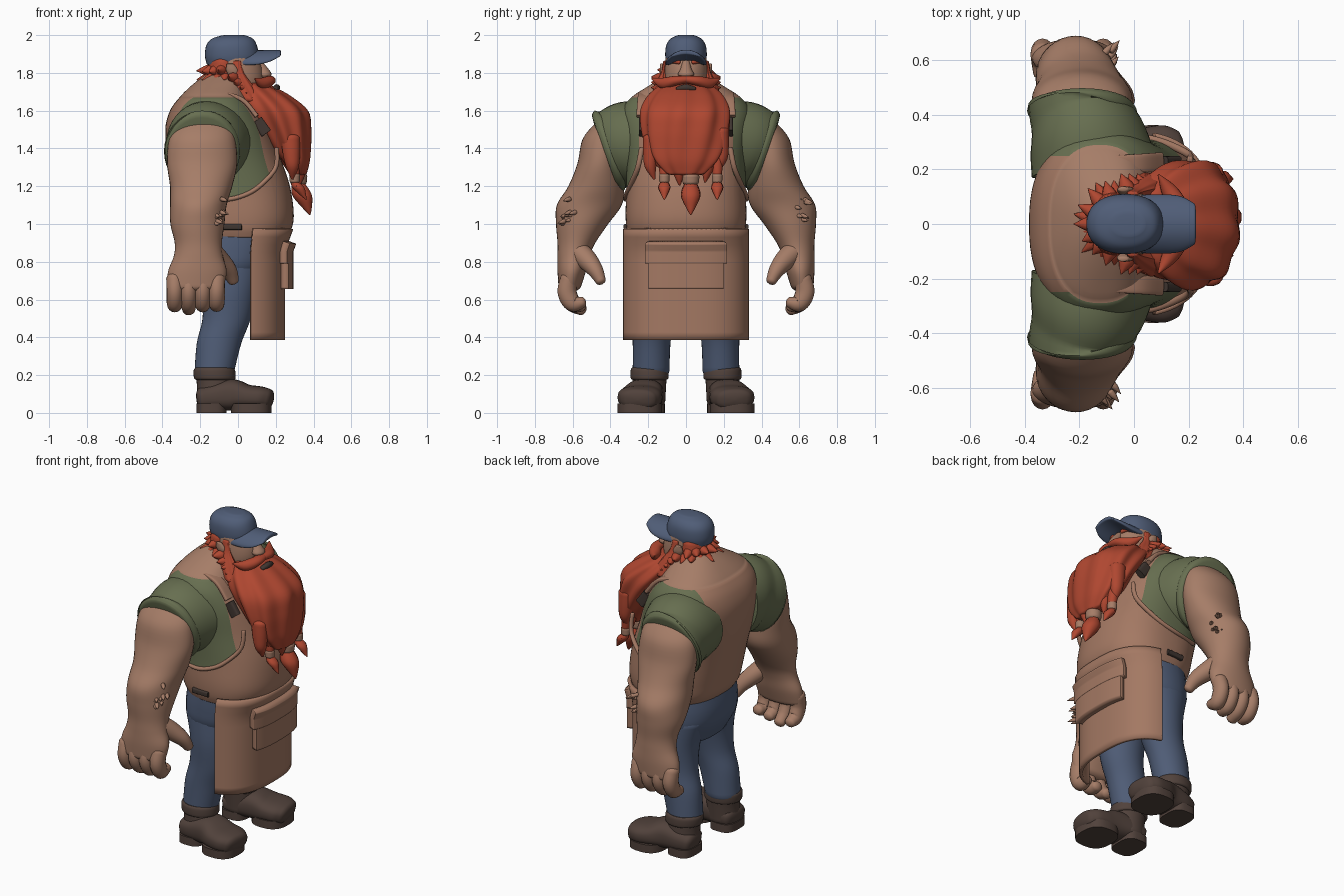
import bpy, bmesh, math, random
from mathutils import Vector

random.seed(4)
if "Cube" in bpy.data.objects:
    bpy.data.objects.remove(bpy.data.objects["Cube"])


def material(name, *rgb):
    m = bpy.data.materials.new(name)
    m.use_nodes = True
    m.diffuse_color = (*rgb, 1)
    m.node_tree.nodes["Principled BSDF"].inputs["Base Color"].default_value = (*rgb, 1)
    return m


SKIN = material("skin", .38, .205, .137)
APRON = material("apron_tan", .37, .19, .125)
GREEN = material("shirt_green", .135, .157, .08)
BLUE = material("denim_blue", .08, .11, .185)
RED = material("hair_red", .43, .063, .03)
BROWN = material("boot_brown", .082, .054, .044)
DARK = material("buckle_dark", .05, .036, .03)
X, Y, Z = Vector((1, 0, 0)), Vector((0, 1, 0)), Vector((0, 0, 1))
SIDES = ((1, "left"), (-1, "right"))


def finish(name, bm, *mats):
    bmesh.ops.recalc_face_normals(bm, faces=bm.faces)
    me = bpy.data.meshes.new(name)
    bm.to_mesh(me)
    bm.free()
    for m in mats:
        me.materials.append(m)
    me.shade_smooth()
    me.set_sharp_from_angle(angle=math.radians(50))
    ob = bpy.data.objects.new(name, me)
    bpy.context.scene.collection.objects.link(ob)
    return ob


def spline(rows, steps=5):
    """Smooth path through rows of x, y, z, radius, radius."""
    r = [Vector(p) for p in rows]
    out = []
    for i in range(len(r) - 1):
        a, b, c, d = r[max(i - 1, 0)], r[i], r[i + 1], r[min(i + 2, len(r) - 1)]
        for k in range(steps):
            t = k / steps
            out.append(b + (c - a) * (t / 2) + (a * 2 - b * 5 + c * 4 - d) * (t * t / 2)
                       + (b * 3 - a - c * 3 + d) * (t ** 3 / 2))
    return out + [r[-1]]


def loft_mesh(rows, side=None, power=2, cap=.5, wave=0, n=36):
    """Rounded loft; rings stay level unless a side axis is given."""
    path = spline(rows)
    centres = [Vector(p[:3]) for p in path]
    rings = []
    last = len(path) - 1
    for i, p in enumerate(path):
        t = Z if side is None else (centres[min(i + 1, last)] - centres[max(i - 1, 0)]).normalized()
        u = t.cross(side or Y).normalized()
        ring = (centres[i], u, u.cross(t), abs(p[3]), abs(p[4]))
        ends = []
        if i in (0, last):
            out = (centres[i] - centres[1 if i == 0 else last - 1]).normalized()
            for a in (.4, .8, 1.2, 1.5):
                s = math.cos(a)
                shift = out * (math.sin(a) * cap * min(ring[3:]))
                ends.append((ring[0] + shift, u, ring[2], ring[3] * s, ring[4] * s))
        rings += ends[::-1] + [ring] if i == 0 else [ring] + ends
    bm = bmesh.new()
    grid = []
    for c, u, v, a, b in rings:
        loop = []
        for k in range(n):
            th = math.tau * k / n
            co, si = math.cos(th), math.sin(th)
            w = 1 + wave * math.sin(9 * th + 6 * c.z)
            pu = math.copysign(abs(co) ** (2 / power), co) * a * w
            pv = math.copysign(abs(si) ** (2 / power), si) * b * w
            loop.append(bm.verts.new(c + u * pu + v * pv))
        grid.append(loop)
    for lo, hi in zip(grid, grid[1:]):
        for k in range(n):
            j = (k + 1) % n
            bm.faces.new((lo[k], lo[j], hi[j], hi[k]))
    bm.faces.new(grid[0])
    bm.faces.new(grid[-1])
    return bm


def loft(name, rows, mat, **kw):
    return finish(name, loft_mesh(rows, **kw), mat)


def body(rows):
    """Centred rows from back x, front x, half width, height."""
    return [((b + f) / 2, 0, z, (f - b) / 2, w) for b, f, w, z in rows]


def pair(name, rows, mat, **kw):
    for s, label in SIDES:
        loft(f"{label}_{name}", [(r[0], s * r[1], *r[2:]) for r in rows], mat, **kw)


def spike(name, base, direction, length, r, mat):
    p = Vector(base)
    d = Vector(direction).normalized() * length
    rows = [(*(p + d * t), r * k, r * k) for t, k in ((0, .9), (.4, .8), (1, .05))]
    loft(name, rows, mat, side=Z, n=8)


# Torso: bib colour at the centre, shirt showing through the slanted armholes
bm = loft_mesh(body([(-.25, .25, .3, .93), (-.28, .285, .315, .98), (-.3, .295, .32, 1.06),
                     (-.335, .275, .315, 1.2), (-.37, .225, .32, 1.35), (-.385, .17, .34, 1.5),
                     (-.36, .11, .34, 1.6), (-.31, .06, .29, 1.67), (-.25, .04, .2, 1.73),
                     (-.18, .04, .11, 1.785)]), power=2.4, cap=.1, n=64)
for point, normal in (((0, .25, 0), Y), ((0, -.25, 0), Y), ((0, 0, 1.13), Z),
                      ((0, 0, 1.13), Vector((-.77, 0, 1))), ((0, 0, 1.67), Z)):
    bmesh.ops.bisect_plane(bm, geom=bm.verts[:] + bm.edges[:] + bm.faces[:],
                           plane_co=point, plane_no=normal)
for f in bm.faces:
    c = f.calc_center_median()
    shirt = abs(c.y) > .25 and c.z > 1.13 + max(0, .77 * c.x)
    f.material_index = 2 if c.z > 1.67 else int(shirt)
finish("torso", bm, APRON, GREEN, SKIN)
pair("armhole_hem", [(.205, .235, 1.4, .012, .014), (.2, .255, 1.3, .012, .014),
                     (.13, .29, 1.215, .012, .014), (.05, .313, 1.16, .012, .014),
                     (-.06, .318, 1.13, .012, .014), (-.2, .28, 1.135, .012, .014)],
     APRON, side=Y, n=12)

# Sleeves with a rolled rim, arms and hands
pair("sleeve", [(-.15, .22, 1.43, .22, .23), (-.17, .31, 1.42, .228, .215),
                (-.19, .385, 1.395, .213, .19), (-.19, .408, 1.387, .226, .202),
                (-.19, .428, 1.38, .212, .19)], GREEN, side=X, cap=.05)
pair("arm", [(-.18, .4, 1.54, .14, .075), (-.19, .435, 1.45, .175, .112),
             (-.19, .455, 1.32, .185, .12), (-.195, .475, 1.2, .165, .148),
             (-.21, .512, 1.1, .15, .172), (-.215, .55, 1, .143, .138),
             (-.21, .58, .9, .125, .1), (-.21, .595, .83, .13, .085),
             (-.215, .605, .75, .155, .075), (-.225, .615, .67, .15, .06)], SKIN)
for i in range(4):
    x = -.335 + i * .074
    tip = .53 + .02 * abs(i - 1)
    pair(f"finger_{i + 1}", [(x, .62, .71, .045, .045), (x, .63, .64, .05, .043),
                             (x, .6, .58, .045, .042), (x, .55, tip + .015, .03, .034)],
         SKIN, side=X, cap=.7, n=16)
pair("thumb", [(-.15, .58, .86, .06, .06), (-.1, .525, .81, .055, .055),
               (-.05, .48, .755, .042, .045), (-.025, .452, .7, .028, .03)],
     SKIN, side=X, cap=.7, n=16)
for s, label in SIDES:
    for i in range(12):
        base = (-.11 + random.uniform(-.04, .03), s * (.62 + random.uniform(-.05, .03)),
                random.uniform(1, 1.15))
        spike(f"{label}_arm_tuft_{i}", base, (.6, s * .7, -.2), .05, .014, SKIN)

# Trousers
loft("hips", body([(-.21, .1, .24, .68), (-.255, .17, .29, .77), (-.265, .21, .3, .86),
                   (-.25, .23, .3, .96)]), BLUE, cap=.3, power=2.3)
pair("trouser_leg", [(-.05, .15, .8, .18, .14), (-.045, .165, .65, .145, .13),
                     (-.06, .175, .5, .128, .11), (-.1, .182, .37, .118, .1),
                     (-.125, .185, .22, .105, .097)], BLUE)

# Boots with cuffs, heels and soles
pair("boot_shaft", [(-.12, .2, .06, .1, .09), (-.12, .195, .15, .098, .09),
                    (-.125, .19, .22, .1, .09)], BROWN)
pair("boot_cuff", [(-.122, .193, .175, .1, .09), (-.123, .193, .185, .11, .1),
                   (-.125, .193, .225, .11, .1), (-.125, .193, .24, .1, .092)], BROWN, cap=0)
pair("boot_foot", [(-.19, .205, .075, .06, .085), (-.13, .21, .085, .07, .098),
                   (-.03, .22, .095, .083, .1), (.05, .238, .085, .065, .115),
                   (.12, .248, .08, .06, .115), (.16, .253, .072, .055, .095)],
     BROWN, side=Y, power=2.6)
pair("boot_heel", [(-.14, .21, 0, .08, .098), (-.14, .21, .05, .08, .098)],
     BROWN, power=3, cap=0)
pair("boot_sole", [(.07, .245, 0, .108, .118), (.07, .245, .05, .108, .118)],
     BROWN, power=2.6, cap=0)


# Apron skirt and its pocket, all bent around the same belly curve
def sheet(name, half, low, high, push, thick, mat):
    bm = bmesh.new()
    cols, levels = 40, 14
    grid = []
    for j in range(levels + 1):
        z = low + (high - low) * j / levels
        front = .24 + .045 * max(0, (z - .86) / .12)
        row = []
        for i in range(cols + 1):
            y = half * math.sin((i / cols - .5) * math.pi)
            bend = max(0, 1 - abs(y / .33) ** 2.8) ** .45
            row.append(bm.verts.new((max(.06, front * bend) + push, y, z)))
        grid.append(row)
    for a, b in zip(grid, grid[1:]):
        for i in range(cols):
            bm.faces.new((a[i], a[i + 1], b[i + 1], b[i]))
    ob = finish(name, bm, mat)
    mod = ob.modifiers.new("thickness", "SOLIDIFY")
    mod.thickness = thick
    mod.offset = 0


sheet("apron_skirt", .323, .385, .975, 0, .02, APRON)
sheet("apron_pocket", .19, .655, .82, .028, .05, APRON)
sheet("pocket_flap", .205, .79, .905, .026, .055, APRON)

# Dark strap and waist buckles
pair("strap_buckle", [(.1, .23, 1.55, .03, .018), (.15, .232, 1.48, .03, .018)],
     DARK, side=Y, power=4, cap=0)
pair("waist_buckle", [(-.09, .308, .985, .016, .018), (.02, .312, .985, .016, .018)],
     DARK, side=Y, power=4, cap=0)
pair("apron_strap", [(-.22, .21, 1.67, .012, .035), (-.1, .215, 1.69, .012, .035),
                     (.02, .222, 1.66, .012, .035), (.1, .228, 1.57, .012, .035)],
     APRON, side=Y, power=4, cap=0)

# Head
loft("head", body([(-.14, .08, .1, 1.66), (-.145, .13, .112, 1.74), (-.145, .13, .113, 1.82),
                   (-.14, .1, .105, 1.9)]), SKIN)
loft("nose", [(.11, 0, 1.86, .018, .018), (.13, 0, 1.82, .032, .03),
              (.14, 0, 1.79, .038, .043), (.135, 0, 1.77, .02, .025)], SKIN, n=16)
pair("ear", [(-.02, .115, 1.77, .018, .012), (-.03, .122, 1.81, .032, .016),
             (-.04, .128, 1.845, .02, .01)], SKIN, n=16)
pair("eyebrow", [(.122, .035, 1.855, .01, .01), (.112, .06, 1.862, .013, .012),
                 (.09, .085, 1.855, .006, .006)], RED, side=X, n=12)
loft("mouth", [(.195, -.045, 1.715, .012, .016), (.205, 0, 1.722, .018, .018),
               (.195, .045, 1.715, .012, .016)], DARK, side=X, n=12)

# Cap
loft("cap_crown", body([(-.165, .1, .102, 1.845), (-.175, .11, .11, 1.89),
                        (-.168, .1, .105, 1.945), (-.14, .08, .083, 1.98),
                        (-.09, .045, .05, 1.997)]), BLUE, cap=.1, power=2.2)
brim = loft("cap_brim", [(.02, 0, 1.89, .03, .106), (.1, 0, 1.893, .028, .109),
                         (.17, 0, 1.902, .02, .102), (.222, 0, 1.91, .012, .075)],
            BLUE, side=Y, power=2.5)
for v in brim.data.vertices:
    v.co.z -= 3.5 * v.co.y ** 2

# Beard, moustache and braids
loft("beard", body([(.27, .365, .11, 1.27), (.23, .38, .17, 1.33), (.17, .385, .205, 1.4),
                    (.1, .385, .228, 1.5), (.02, .365, .232, 1.6), (-.02, .27, .195, 1.68),
                    (-.02, .18, .14, 1.73)]), RED, wave=.045, n=90, cap=.3)
pair("sideburn", [(.06, .13, 1.66, .07, .06), (.02, .13, 1.73, .06, .035),
                  (0, .118, 1.8, .03, .015), (-.005, .11, 1.86, .02, .01)], RED, wave=.06)
pair("moustache", [(.165, 0, 1.765, .02, .03), (.165, .06, 1.758, .026, .033),
                   (.13, .12, 1.745, .03, .03), (.09, .18, 1.77, .004, .004)],
     RED, side=X, n=16)
for i in range(6):
    y = (i - 2.5) * .075
    low = 1.2 + .04 * (i % 2) + .015 * abs(i - 2.5)
    x = .335 - abs(y) * .25
    loft(f"beard_lock_{i + 1}", [(x, y * .9, low, .006, .006), (x, y, low + .06, .032, .03),
                                 (x - .005, y, low + .13, .045, .04),
                                 (x - .01, y, low + .22, .05, .04)], RED, n=14)


def braid(name, x, y, ring, tip, r):
    loft(name + "_top", [(x - .01, y, ring + .1, r, r), (x, y, ring + .02, r * .8, r * .8),
                         (x, y, ring, r * .6, r * .6)], RED, n=18)
    loft(name + "_band", [(x, y, ring - .018, r * .85, r * .85),
                          (x, y, ring + .012, r * .9, r * .9)], SKIN, n=18)
    drop = ring - tip
    loft(name + "_tail", [(x, y, ring - .02, r * .6, r * .6),
                          (x + .02, y, ring - drop * .45, r, r),
                          (x + .045, y, tip + drop * .2, r * .5, r * .5),
                          (x + .06, y, tip, .004, .004)], RED, n=18, wave=.05)


braid("middle_braid", .32, .025, 1.24, 1.05, .052)
for s, label in SIDES:
    braid(f"{label}_braid", .3, s * .14 + .025, 1.245, 1.13, .032)

# Ragged hair below the cap and at the jaw
loft("back_hair", body([(-.14, 0, .1, 1.75), (-.16, 0, .116, 1.8), (-.155, 0, .11, 1.86)]), RED)
for i in range(15):
    a = math.radians(95 + 170 * i / 14)
    co, si = math.cos(a), math.sin(a)
    spike(f"hair_spike_{i + 1}", (-.06 + .08 * co, .09 * si, 1.775 + .04 * (i % 2)),
          (co, si, random.uniform(-.3, .1)), random.uniform(.06, .085), .032, RED)
for s, label in SIDES:
    for i in range(5):
        spike(f"{label}_jaw_spike_{i + 1}", (.1 - i * .03, s * .115, 1.66 + i * .028),
              (-.4, s, .1), .075, .034, RED)
